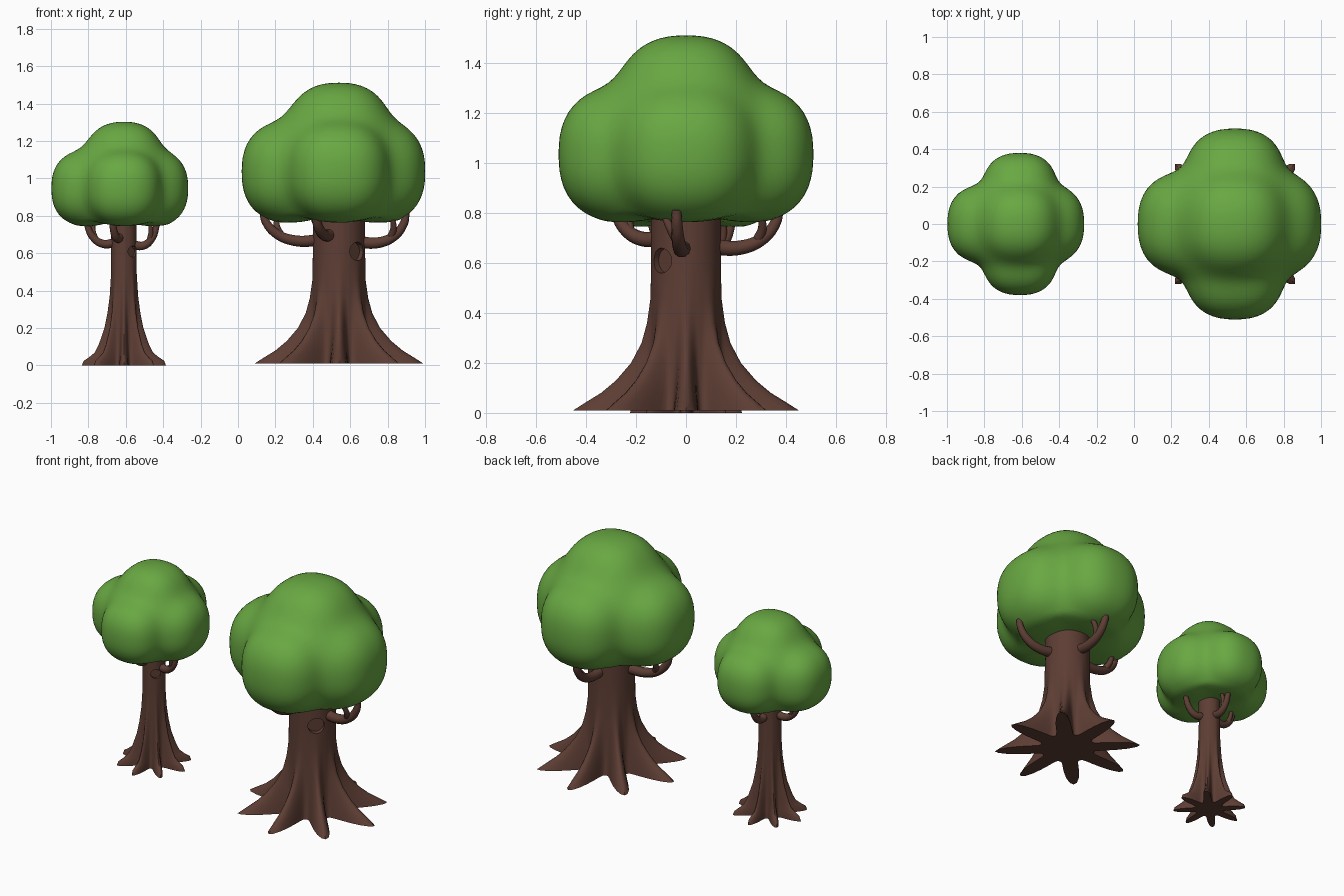
import bpy, bmesh, math
from mathutils import Vector

if "Cube" in bpy.data.objects:
    bpy.data.objects.remove(bpy.data.objects["Cube"])


def material(name, rgb):
    m = bpy.data.materials.new(name)
    m.diffuse_color = (*rgb, 1)
    m.use_nodes = True
    m.node_tree.nodes["Principled BSDF"].inputs["Base Color"].default_value = m.diffuse_color
    return m


LEAF = material("leaf_green", (0.14, 0.39, 0.055))
BARK = material("bark_brown", (0.11, 0.048, 0.034))


def finish(name, bm, mat, angle):
    bmesh.ops.recalc_face_normals(bm, faces=bm.faces)
    mesh = bpy.data.meshes.new(name)
    bm.to_mesh(mesh)
    bm.free()
    ob = bpy.data.objects.new(name, mesh)
    bpy.context.collection.objects.link(ob)
    mesh.materials.append(mat)
    activate(ob)
    bpy.ops.object.shade_smooth_by_angle(angle=math.radians(angle))
    return ob


def activate(ob):
    bpy.ops.object.select_all(action='DESELECT')
    ob.select_set(True)
    bpy.context.view_layer.objects.active = ob


# Canopy: rounded lobes (centre, half sizes) melted together around a flat-bottomed core
LOBES = [((-.27, 0, .265), (.25, .27, .265)), ((.21, 0, .265), (.25, .27, .265)),
         ((0, -.26, .265), (.26, .25, .265)), ((0, .26, .265), (.26, .25, .265)),
         ((0, 0, .475), (.265, .265, .265))]


def field(p):
    k = 0.025
    ds = [max((p - Vector((-.01, 0, .28))).length - .395, .035 - p.z)]
    for c, h in LOBES:
        q = sum(abs((p[i] - c[i]) / h[i]) ** 2.4 for i in range(3)) ** (1 / 2.4)
        ds.append((q - 1) * .26)
    return -k * math.log(sum(math.exp(-d / k) for d in ds))


def canopy(name, base, scale):
    bm = bmesh.new()
    bmesh.ops.create_icosphere(bm, subdivisions=5, radius=1)
    mid = Vector((0, 0, .27))
    for v in bm.verts:
        d, lo, hi = v.co.normalized(), 0.0, 0.8
        for _ in range(14):
            t = (lo + hi) / 2
            if field(mid + d * t) < 0:
                lo = t
            else:
                hi = t
        v.co = (mid + d * lo) * scale + base
    finish(name, bm, LEAF, 80)


# Trunk: rings of (z, valley radius, ridge radius) with eight root ridges
def trunk(name, centre, rings, hole_z, hole_r):
    n, bm, loops = 128, bmesh.new(), []
    for z, valley, ridge in rings:
        loop = []
        for i in range(n):
            a = 2 * math.pi * i / n
            r = valley + (ridge - valley) * (.5 + .5 * math.cos(8 * a)) ** 1.8
            loop.append(bm.verts.new((centre + r * math.cos(a), r * math.sin(a), z)))
        loops.append(loop)
    for a, b in zip(loops, loops[1:]):
        for i in range(n):
            j = (i + 1) % n
            bm.faces.new((a[i], a[j], b[j], b[i]))
    for loop, z in ((loops[0], rings[0][0]), (loops[-1], rings[-1][0])):
        hub = bm.verts.new((centre, 0, z))
        for i in range(n):
            bm.faces.new((loop[i], loop[(i + 1) % n], hub))
    ob = finish(name, bm, BARK, 50)
    # Knot hole cut into the front right of the trunk
    top_r = rings[-1][1]
    s = top_r * math.sqrt(.5)
    bpy.ops.mesh.primitive_cylinder_add(vertices=24, radius=hole_r, depth=top_r * .5,
                                        location=(centre + s, -s, hole_z),
                                        rotation=(math.pi / 2, 0, math.pi / 4))
    cutter = bpy.context.object
    cutter.hide_render = True
    activate(ob)
    mod = ob.modifiers.new("knot_hole", 'BOOLEAN')
    mod.object, mod.operation, mod.solver = cutter, 'DIFFERENCE', 'EXACT'
    bpy.ops.object.modifier_apply(modifier=mod.name)
    bpy.data.objects.remove(cutter)
    bpy.ops.object.shade_smooth_by_angle(angle=math.radians(50))


# Tapered tube through points, for branches and twigs
def tube(name, pts, radius):
    cu = bpy.data.curves.new(name, 'CURVE')
    cu.dimensions, cu.bevel_depth, cu.bevel_resolution = '3D', radius, 3
    cu.use_fill_caps, cu.resolution_u = True, 6
    sp = cu.splines.new('BEZIER')
    sp.bezier_points.add(len(pts) - 1)
    for i, (bp, p) in enumerate(zip(sp.bezier_points, pts)):
        bp.co = p
        bp.handle_left_type = bp.handle_right_type = 'AUTO'
        bp.radius = 1 - .45 * i / (len(pts) - 1)
    ob = bpy.data.objects.new(name, cu)
    bpy.context.collection.objects.link(ob)
    cu.materials.append(BARK)
    activate(ob)
    bpy.ops.object.convert(target='MESH')
    bpy.ops.object.shade_smooth_by_angle(angle=math.radians(50))


def branches(prefix, centre, r, reach, z, rise, thick):
    for side, deg, dz, k in (("left", 183, 0, 1.15), ("right", -6, -.01, .95),
                             ("front", 246, .03, .75), ("back", 90, -.005, 1)):
        def at(out, up, turn=0):
            a = math.radians(deg + turn)
            d = r * .7 + (reach * k + r * .3) * out
            return (centre + d * math.cos(a), d * math.sin(a), z + dz + rise * up)
        tube(f"{prefix}_{side}_branch",
             [at(0, .1), at(.45, .06), at(.8, .4), at(1, 1), at(1.05, 1.5)], thick)
        tube(f"{prefix}_{side}_twig",
             [at(.72, .3), at(.8, .8, -6), at(.78, 1.4, -12)], thick * .65)


# Small tree on the left
canopy("small_canopy", Vector((-.61, 0, .75)), .745)
trunk("small_trunk", -.61,
      [(0, .09, .225), (.025, .088, .215), (.045, .086, .185), (.07, .083, .155),
       (.11, .08, .135), (.2, .076, .104), (.28, .072, .088), (.37, .069, .076),
       (.5, .068, .068), (.84, .068, .068)], .61, .03)
branches("small", -.61, .068, .11, .645, .10, .026)

# Large tree on the right
canopy("large_canopy", Vector((.54, 0, .77)), 1.0)
trunk("large_trunk", .54,
      [(.01, .17, .452), (.04, .165, .405), (.08, .16, .34), (.13, .155, .28),
       (.2, .15, .22), (.28, .146, .178), (.36, .142, .156), (.46, .14, .142),
       (.6, .14, .14), (.86, .14, .14)], .61, .05)
branches("large", .54, .14, .22, .66, .11, .034)
